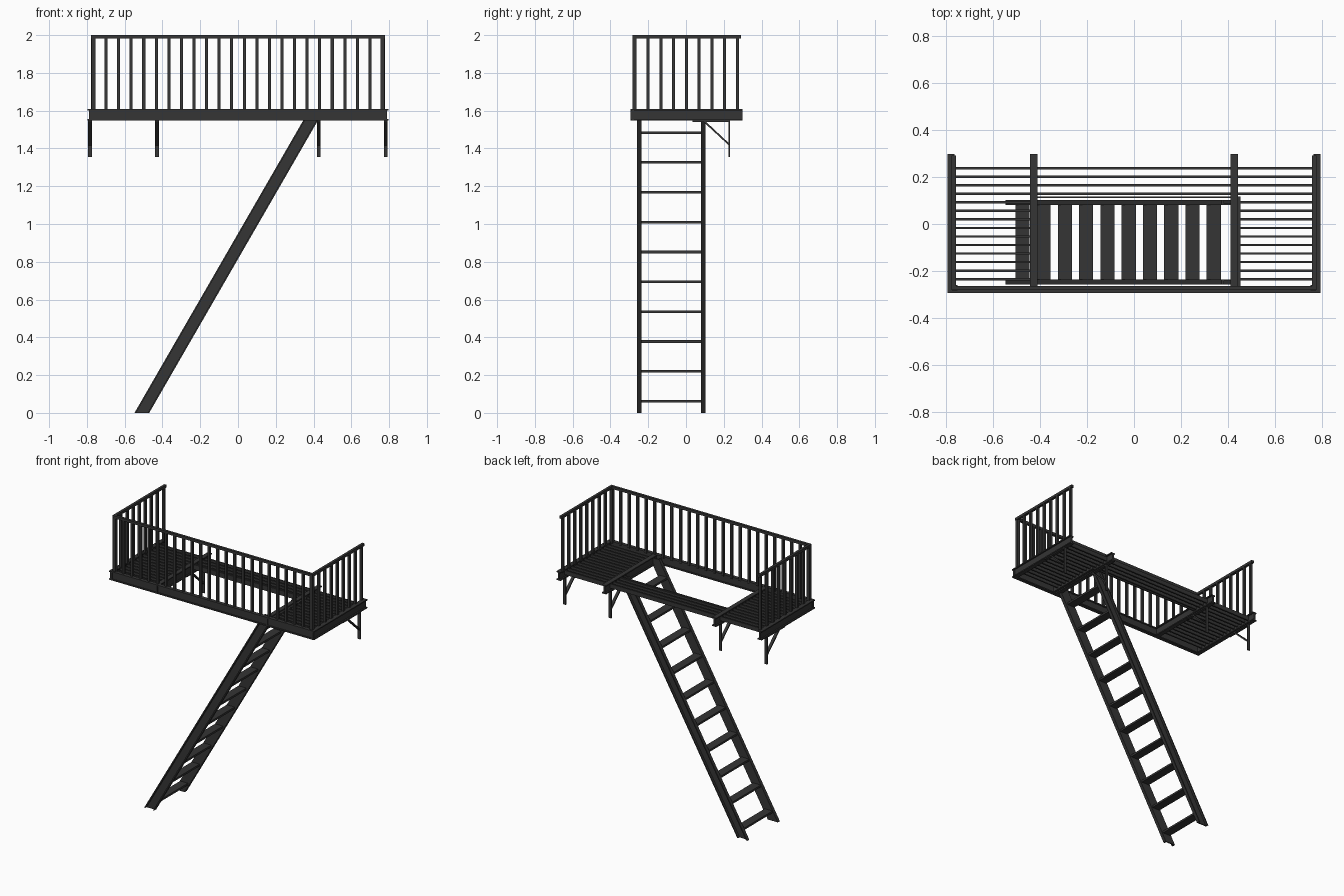
import bpy, bmesh
from mathutils import Vector

if "Cube" in bpy.data.objects:
    bpy.data.objects.remove(bpy.data.objects["Cube"])

mat = bpy.data.materials.new("dark_iron")
mat.diffuse_color = (0.035, 0.035, 0.035, 1)
mat.use_nodes = True
mat.node_tree.nodes["Principled BSDF"].inputs["Base Color"].default_value = mat.diffuse_color


def finish(bm, name):
    bmesh.ops.recalc_face_normals(bm, faces=bm.faces)
    me = bpy.data.meshes.new(name)
    bm.to_mesh(me)
    bm.free()
    me.materials.append(mat)
    ob = bpy.data.objects.new(name, me)
    bpy.context.collection.objects.link(ob)
    return ob


def loft(bm, a, b):
    """Prism between two matching outlines."""
    va = [bm.verts.new(p) for p in a]
    vb = [bm.verts.new(p) for p in b]
    n = len(va)
    bm.faces.new(va)
    bm.faces.new(vb[::-1])
    for i in range(n):
        bm.faces.new((va[i], va[(i + 1) % n], vb[(i + 1) % n], vb[i]))


def box(bm, x0, x1, y0, y1, z0, z1):
    q = [(x0, y0), (x1, y0), (x1, y1), (x0, y1)]
    loft(bm, [(x, y, z0) for x, y in q], [(x, y, z1) for x, y in q])


def i_section(w, h, web, fl):
    a, b, c = w / 2, h / 2, web / 2
    return [(-a, -b), (a, -b), (a, -b + fl), (c, -b + fl), (c, b - fl), (a, b - fl),
            (a, b), (-a, b), (-a, b - fl), (-c, b - fl), (-c, -b + fl), (-a, -b + fl)]


Z0, Z1 = 1.548, 1.61
ZM = (Z0 + Z1) / 2

# platform frame: front beam, two end beams, two cross beams
bm = bmesh.new()
sec = i_section(0.026, Z1 - Z0, 0.012, 0.008)
loft(bm, [(-0.79, -0.281 + u, ZM + v) for u, v in sec],
     [(0.79, -0.281 + u, ZM + v) for u, v in sec])
finish(bm, "front_beam")
for name, cx in (("end_beam", 0.781), ("cross_beam", 0.428)):
    for s in (-1, 1):
        bm = bmesh.new()
        sec = i_section(0.031, Z1 - Z0, 0.012, 0.008)
        loft(bm, [(s * cx + u, -0.294, ZM + v) for u, v in sec],
             [(s * cx + u, 0.298, ZM + v) for u, v in sec])
        finish(bm, name)

# hatch edging: plate along the walkway and header above the stair
bm = bmesh.new()
box(bm, -0.42, 0.42, 0.11, 0.118, 1.565, 1.6)
box(bm, 0.44, 0.455, -0.28, 0.118, 1.56, 1.6)
finish(bm, "hatch_edging")

# floor slats: the back four run full length, the others leave the hatch open
bm = bmesh.new()
for i in range(14):
    y = 0.238 - 0.0364 * i
    spans = [(-0.775, 0.775)] if i < 4 else [(-0.775, -0.425), (0.425, 0.775)]
    for x0, x1 in spans:
        box(bm, x0, x1, y - 0.005, y + 0.005, 1.57, 1.6)
finish(bm, "floor_slats")

# railing: top rails
R = 0.009
bm = bmesh.new()
box(bm, -0.778, 0.778, -0.282, -0.264, 1.982, 2.0)
for s in (-1, 1):
    box(bm, s * 0.769 - R, s * 0.769 + R, -0.264, 0.292, 1.982, 2.0)
finish(bm, "top_rail")

# railing: balusters
bm = bmesh.new()
r = 0.008
for i in range(24):
    x = -0.765 + 1.53 * i / 23
    k = 0.011 if i in (0, 23) else r
    box(bm, x - k, x + k, -0.272 - k, -0.272 + k, 1.6, 1.985)
for s in (-1, 1):
    for i in range(1, 9):
        y = -0.268 + 0.0675 * i
        box(bm, s * 0.769 - r, s * 0.769 + r, y - r, y + r, 1.6, 1.985)
finish(bm, "balusters")

# wall brackets: top strap, upright and diagonal brace
for cx in (-0.784, -0.429, 0.427, 0.782):
    bm = bmesh.new()
    a, b = cx - 0.01, cx + 0.01
    box(bm, a, b, 0.035, 0.234, 1.541, 1.549)
    box(bm, a, b, 0.226, 0.234, 1.354, 1.549)
    brace = [(0.092, 1.541), (0.106, 1.541), (0.228, 1.427), (0.228, 1.415)]
    loft(bm, [(a, y, z) for y, z in brace], [(b, y, z) for y, z in brace])
    finish(bm, "wall_bracket")

# stair stringers: outward-facing channels cut level at both ends
SLOPE = 0.577
TOP = 1.598
W, F = 0.078, 0.009
for name, inner, d in (("front_stringer", -0.236, -1), ("back_stringer", 0.08, 1)):
    t, f = d * 0.008, d * 0.023
    sec = [(0, 0), (W, 0), (W, f), (W - F, f), (W - F, t), (F, t), (F, f), (0, f)]
    bm = bmesh.new()
    loft(bm, [(-0.548 + u, inner + v, 0) for u, v in sec],
         [(-0.548 + TOP * SLOPE + u, inner + v, TOP) for u, v in sec])
    finish(bm, name)

# stair treads
bm = bmesh.new()
for i in range(10):
    x = -0.476 + 0.0907 * i
    z = 0.062 + 0.158 * i
    box(bm, x - 0.03, x + 0.03, -0.238, 0.082, z - 0.007, z + 0.007)
finish(bm, "stair_treads")
